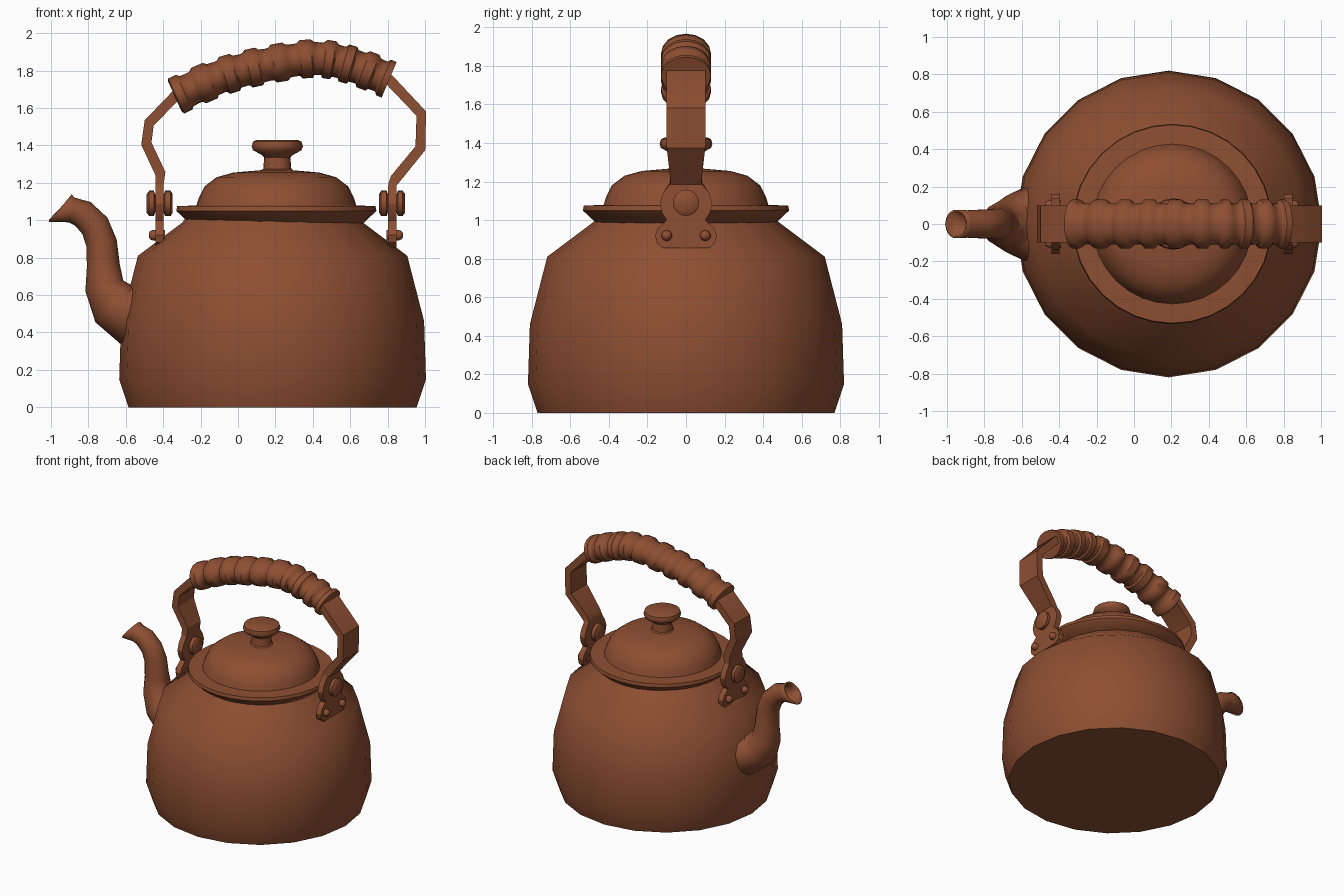
import bpy, bmesh, math
from mathutils import Vector, Matrix

if "Cube" in bpy.data.objects:
    bpy.data.objects.remove(bpy.data.objects["Cube"])

brown = bpy.data.materials.new("brown enamel")
brown.use_nodes = True
colour = (0.27, 0.078, 0.032, 1)
brown.diffuse_color = colour
brown.node_tree.nodes["Principled BSDF"].inputs["Base Color"].default_value = colour


def finish(name, bm, angle=45):
    bmesh.ops.recalc_face_normals(bm, faces=bm.faces)
    mesh = bpy.data.meshes.new(name)
    bm.to_mesh(mesh)
    bm.free()
    mesh.materials.append(brown)
    obj = bpy.data.objects.new(name, mesh)
    bpy.context.collection.objects.link(obj)
    bpy.ops.object.select_all(action='DESELECT')
    obj.select_set(True)
    bpy.context.view_layer.objects.active = obj
    bpy.ops.object.shade_smooth_by_angle(angle=math.radians(angle))
    return obj


def skin(bm, rings, caps=(True, True)):
    """Join rings of points into a tube, with optional end caps."""
    rows = [[bm.verts.new(p) for p in ring] for ring in rings]
    n = len(rows[0])
    for a, b in zip(rows, rows[1:]):
        for i in range(n):
            j = (i + 1) % n
            bm.faces.new((a[i], a[j], b[j], b[i]))
    if caps[0]:
        bm.faces.new(rows[0][::-1])
    if caps[1]:
        bm.faces.new(rows[-1])


def lathe(name, profile, origin, sides, turn=Matrix(), angle=45):
    """Revolve (radius, height) pairs about z, then turn and place."""
    bm = bmesh.new()
    rings = []
    for r, h in profile:
        ring = []
        for i in range(sides):
            a = 2 * math.pi * i / sides
            ring.append(turn @ Vector((r * math.cos(a), r * math.sin(a), h)) + Vector(origin))
        rings.append(ring)
    skin(bm, rings)
    return finish(name, bm, angle)


def sweep(name, stations, sides, caps=(True, True), angle=45):
    """Loft along the xz plane; stations are (x, z, half width, half thickness)."""
    bm = bmesh.new()
    rings = []
    start = math.pi / sides if sides == 4 else 0
    grow = math.sqrt(2) if sides == 4 else 1
    for k, (x, z, wide, thick) in enumerate(stations):
        a, b = stations[max(k - 1, 0)], stations[min(k + 1, len(stations) - 1)]
        along = Vector((b[0] - a[0], 0, b[1] - a[1])).normalized()
        across = Vector((-along.z, 0, along.x))
        rings.append([Vector((x, 0, z))
                      + across * (thick * grow * math.cos(start + 2 * math.pi * i / sides))
                      + Vector((0, wide * grow * math.sin(start + 2 * math.pi * i / sides), 0))
                      for i in range(sides)])
    skin(bm, rings, caps)
    return finish(name, bm, angle)


# Body with sloping shoulder and open collar
lathe("body", [(0.77, 0), (0.82, 0.15), (0.81, 0.46), (0.72, 0.81),
               (0.48, 0.99), (0.46, 1.02)], (0.185, 0, 0), 20, angle=60)
lathe("collar", [(0.46, 0.98), (0.535, 1.05), (0.53, 1.075), (0.42, 1.08)],
      (0.205, 0, 0), 32)

# Domed lid and knob
lathe("lid", [(0.43, 1.07), (0.415, 1.12), (0.385, 1.18), (0.32, 1.23),
              (0.23, 1.255), (0.08, 1.268)], (0.205, 0, 0), 32)
lathe("lid_knob", [(0.1, 1.255), (0.075, 1.275), (0.07, 1.335), (0.085, 1.35),
                   (0.13, 1.375), (0.137, 1.395), (0.13, 1.42), (0.11, 1.43)],
      (0.21, 0, 0), 20)

# Spout, turning back inside itself at the lip
sweep("spout", [(-0.47, 0.5, 0.23, 0.19), (-0.58, 0.505, 0.2, 0.175),
                (-0.66, 0.55, 0.155, 0.14), (-0.715, 0.65, 0.115, 0.105),
                (-0.72, 0.76, 0.095, 0.088), (-0.73, 0.88, 0.085, 0.083),
                (-0.765, 0.97, 0.08, 0.08), (-0.83, 1.035, 0.078, 0.075),
                (-0.89, 1.055, 0.075, 0.068), (-0.95, 1.065, 0.078, 0.074)],
      14, (True, False))
lip = bpy.data.objects["spout"]
# Angle the open lip so it points up and outward
lip_x = max(range(len(lip.data.vertices) - 14, len(lip.data.vertices)),
            key=lambda i: lip.data.vertices[i].co.z)
for v in lip.data.vertices[-14:]:
    v.co.x += (v.co.z - 1.065) * 0.65
lining = lip.modifiers.new("wall", 'SOLIDIFY')
lining.thickness = 0.012
lining.offset = -1

# Side brackets joined to the flat handle straps
bracket = [(0.855, 0.12), (0.88, 0.15), (0.92, 0.16), (0.96, 0.145), (1.0, 0.1),
           (1.04, 0.125), (1.09, 0.137), (1.14, 0.12), (1.19, 0.085)]
straps = {
    "right": (-0.42, [(-0.415, 1.25), (-0.49, 1.41), (-0.475, 1.52), (-0.33, 1.67), (-0.25, 1.7)]),
    "left": (0.825, [(0.84, 1.22), (0.975, 1.385), (0.98, 1.57), (0.81, 1.75), (0.72, 1.79)]),
}
for side, (x, bends) in straps.items():
    out = -1 if side == "right" else 1
    path = [(x, z, w, 0.022) for z, w in bracket]
    path += [(bx, bz, 0.08 if k == 0 else 0.1, 0.028) for k, (bx, bz) in enumerate(bends)]
    sweep(side + "_handle_strap", path, 4, angle=30)
    # Pivot bolt with a head on each face of the bracket
    turn = Matrix.Rotation(math.radians(90 * out), 3, 'Y')
    lathe(side + "_pivot_bolt",
          [(0.05, -0.07), (0.068, -0.06), (0.068, -0.03), (0.04, -0.02),
           (0.04, 0.02), (0.068, 0.03), (0.068, 0.055), (0.05, 0.068)],
          (x, 0, 1.09), 16, turn)
    for y in (-0.1, 0.1):
        lathe(side + "_rivet", [(0.028, -0.03), (0.028, 0.035), (0.022, 0.05), (0.01, 0.057)],
              (x, y, 0.92), 10, turn)

# Wrapped grip: repeated coils following an arched centre line
arch = [Vector(p) for p in ((-0.34, 1.66), (-0.1, 1.765), (0.15, 1.83),
                            (0.42, 1.865), (0.62, 1.825), (0.81, 1.75))]


def arch_point(t):
    """Smooth interpolation through the arch points, t from 0 to 1."""
    s = min(max(t, 0), 0.9999) * (len(arch) - 1)
    i = int(s)
    f = s - i
    p0, p1, p2 = arch[max(i - 1, 0)], arch[i], arch[i + 1]
    p3 = arch[min(i + 2, len(arch) - 1)]
    return 0.5 * (2 * p1 + (p2 - p0) * f + (2 * p0 - 5 * p1 + 4 * p2 - p3) * f ** 2
                  + (3 * p1 - p0 - 3 * p2 + p3) * f ** 3)


coils = 10
coil_shape = [(0.04, 0.86), (0.14, 1.0), (0.56, 1.0), (0.66, 0.86), (0.94, 0.84)]
grip = []
for c in range(coils):
    for f, size in coil_shape:
        if c == coils - 1 and f > 0.6:
            continue
        p = arch_point((c + f) / (coils - 0.4))
        grip.append((p.x, p.y, 0.13 * size, 0.103 * size))
sweep("wrapped_grip", grip, 16, angle=50)
